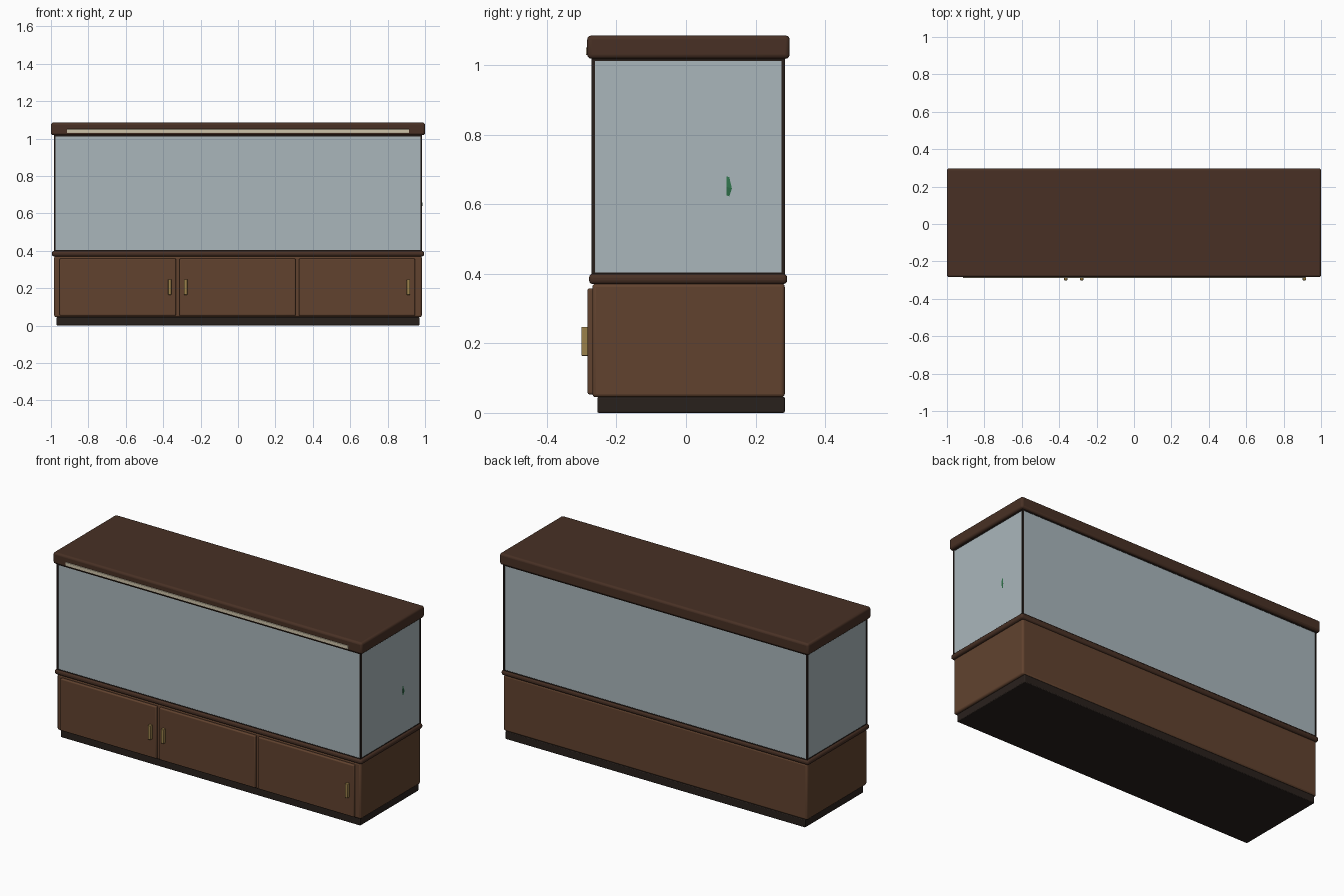
import bpy, bmesh, math

if "Cube" in bpy.data.objects:
    bpy.data.objects.remove(bpy.data.objects["Cube"])


def material(name, rgb):
    m = bpy.data.materials.new(name)
    m.diffuse_color = (*rgb, 1)
    m.use_nodes = True
    m.node_tree.nodes["Principled BSDF"].inputs["Base Color"].default_value = m.diffuse_color
    return m


WOOD = material("wood", (0.12, 0.055, 0.028))
DARK_WOOD = material("dark_wood", (0.065, 0.03, 0.018))
TRIM = material("trim_wood", (0.065, 0.03, 0.018))
PLINTH = material("plinth_dark", (0.022, 0.015, 0.012))
SEAL = material("seal", (0.02, 0.013, 0.01))
GLASS = material("glass", (0.4, 0.47, 0.5))
BRASS = material("brass", (0.33, 0.22, 0.07))
LAMP = material("lamp", (0.62, 0.55, 0.4))
GRAVEL = material("gravel", (0.35, 0.28, 0.18))
LEAF = material("leaf", (0.03, 0.17, 0.07))


def box(name, x, y, z, mat, bevel=0.0, segments=3):
    """Box from (min, max) ranges with rounded edges."""
    bm = bmesh.new()
    bmesh.ops.create_cube(bm, size=1)
    for v in bm.verts:
        v.co = [r[0] + (c + 0.5) * (r[1] - r[0]) for r, c in zip((x, y, z), v.co)]
    mesh = bpy.data.meshes.new(name)
    bm.to_mesh(mesh)
    bm.free()
    ob = bpy.data.objects.new(name, mesh)
    bpy.context.collection.objects.link(ob)
    mesh.materials.append(mat)
    if bevel:
        mod = ob.modifiers.new("round", 'BEVEL')
        mod.width, mod.segments = bevel, segments
        bpy.ops.object.select_all(action='DESELECT')
        bpy.context.view_layer.objects.active = ob
        ob.select_set(True)
        bpy.ops.object.shade_smooth_by_angle(angle=math.radians(35))
    return ob


# Cabinet, plinth and counter trim
box("plinth", (-0.97, 0.97), (-0.255, 0.284), (0, 0.046), PLINTH, 0.004, 2)
box("cabinet", (-0.983, 0.983), (-0.269, 0.284), (0.045, 0.372), WOOD, 0.01)
box("counter_trim", (-0.995, 0.995), (-0.279, 0.291), (0.37, 0.4), TRIM, 0.012)

# Doors and their handles
for i, cx in enumerate((-0.643, -0.003, 0.636)):
    box(f"door_{i + 1}", (cx - 0.311, cx + 0.311), (-0.283, -0.262),
        (0.053, 0.358), WOOD, 0.006)
for i, hx in enumerate((-0.365, -0.28, 0.911)):
    box(f"handle_{i + 1}", (hx - 0.009, hx + 0.009), (-0.301, -0.28),
        (0.164, 0.247), BRASS, 0.003)

# Glass panes
ZG = (0.399, 1.018)
for name, y in (("front", (-0.269, -0.259)), ("back", (0.273, 0.283))):
    box(f"glass_{name}", (-0.977, 0.977), y, ZG, GLASS, 0.003, 2)
for name, s in (("left", -1), ("right", 1)):
    box(f"glass_{name}", tuple(sorted((s * 0.982, s * 0.972))),
        (-0.263, 0.278), ZG, GLASS, 0.003, 2)

# Dark corner seals and thin rims
for s in (-1, 1):
    for y in (-0.271, 0.275):
        box("corner_seal", tuple(sorted((s * 0.984, s * 0.975))),
            (y, y + 0.01), ZG, SEAL)
for name, z in (("bottom", (0.398, 0.403)), ("top", (1.012, 1.02))):
    box(f"{name}_rim", (-0.984, 0.984), (-0.271, 0.285), z, SEAL)

# Hood with light strip
box("hood", (-1, 1), (-0.284, 0.298), (1.018, 1.085), DARK_WOOD, 0.012)
box("light_strip", (-0.915, 0.915), (-0.288, -0.275), (1.029, 1.05), LAMP, 0.002, 2)

# Gravel bed and the plant leaf whose tip passes the right pane
box("gravel_bed", (-0.97, 0.97), (-0.257, 0.271), (0.403, 0.46), GRAVEL)
mesh = bpy.data.meshes.new("plant_leaf")
mesh.from_pydata([(0.9, 0.12, 0.46), (0.978, 0.117, 0.6), (0.986, 0.132, 0.645),
                  (0.978, 0.117, 0.71), (0.986, 0.117, 0.65), (0.9, 0.12, 0.72)], [],
                 [(1, 2, 4), (2, 3, 4), (0, 1, 4), (0, 4, 5), (4, 3, 5)])
mesh.materials.append(LEAF)
bpy.context.collection.objects.link(bpy.data.objects.new("plant_leaf", mesh))
